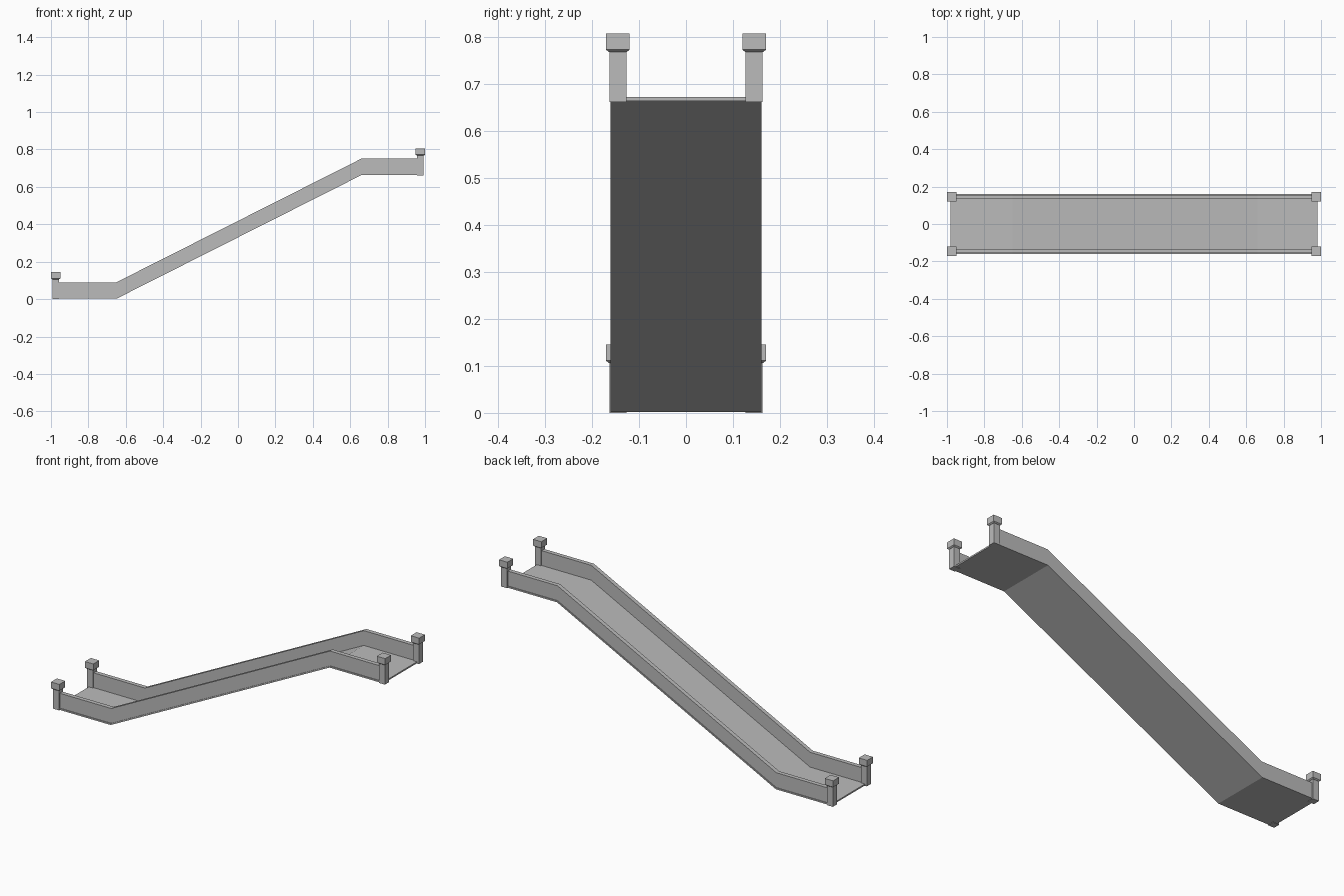
import bpy, bmesh

cube = bpy.data.objects.get("Cube")
if cube:
    bpy.data.objects.remove(cube, do_unlink=True)

stone = bpy.data.materials.new("light_grey")
stone.use_nodes = True
GREY = (0.5, 0.5, 0.5, 1)
stone.diffuse_color = GREY
stone.node_tree.nodes["Principled BSDF"].inputs["Base Color"].default_value = GREY

RISE = 0.661
PATH = [(-0.982, 0), (-0.65, 0), (0.66, RISE), (0.982, RISE)]


def finish(name, bm):
    bmesh.ops.recalc_face_normals(bm, faces=bm.faces)
    mesh = bpy.data.meshes.new(name)
    bm.to_mesh(mesh)
    bm.free()
    mesh.materials.append(stone)
    obj = bpy.data.objects.new(name, mesh)
    bpy.context.collection.objects.link(obj)
    return obj


def ramp_strip(name, y0, y1, low, high):
    """Side profile following the ramp path, extruded across y."""
    bm = bmesh.new()
    outline = [(x, z + low) for x, z in PATH] + [(x, z + high) for x, z in reversed(PATH)]
    face = bm.faces.new([bm.verts.new((x, y0, z)) for x, z in outline])
    ext = bmesh.ops.extrude_face_region(bm, geom=[face])
    verts = [v for v in ext["geom"] if isinstance(v, bmesh.types.BMVert)]
    bmesh.ops.translate(bm, verts=verts, vec=(0, y1 - y0, 0))
    return finish(name, bm)


def frustum(name, x, y, rings):
    """Square column through (half width, height) rings."""
    bm = bmesh.new()
    loops = [[bm.verts.new((x + sx * h, y + sy * h, z))
              for sx, sy in ((-1, -1), (1, -1), (1, 1), (-1, 1))] for h, z in rings]
    for a, b in zip(loops, loops[1:]):
        for i in range(4):
            j = (i + 1) % 4
            bm.faces.new((a[i], a[j], b[j], b[i]))
    bm.faces.new(loops[0])
    bm.faces.new(loops[-1])
    return finish(name, bm)


# Walkway and its two side walls
ramp_strip("deck", -0.16, 0.16, 0.002, 0.01)
for side, s in (("front", -1), ("back", 1)):
    ramp_strip(side + "_wall", s * 0.133, s * 0.156, 0.008, 0.09)

# Corner posts with overhanging caps
for end, x, base in (("lower", -0.975, 0), ("upper", 0.975, RISE)):
    for side, s in (("front", -1), ("back", 1)):
        label = end + "_" + side
        frustum(label + "_post", x, s * 0.145, [(0.018, base), (0.018, base + 0.112)])
        frustum(label + "_cap", x, s * 0.145,
                [(0.019, base + 0.106), (0.025, base + 0.111), (0.025, base + 0.145)])
